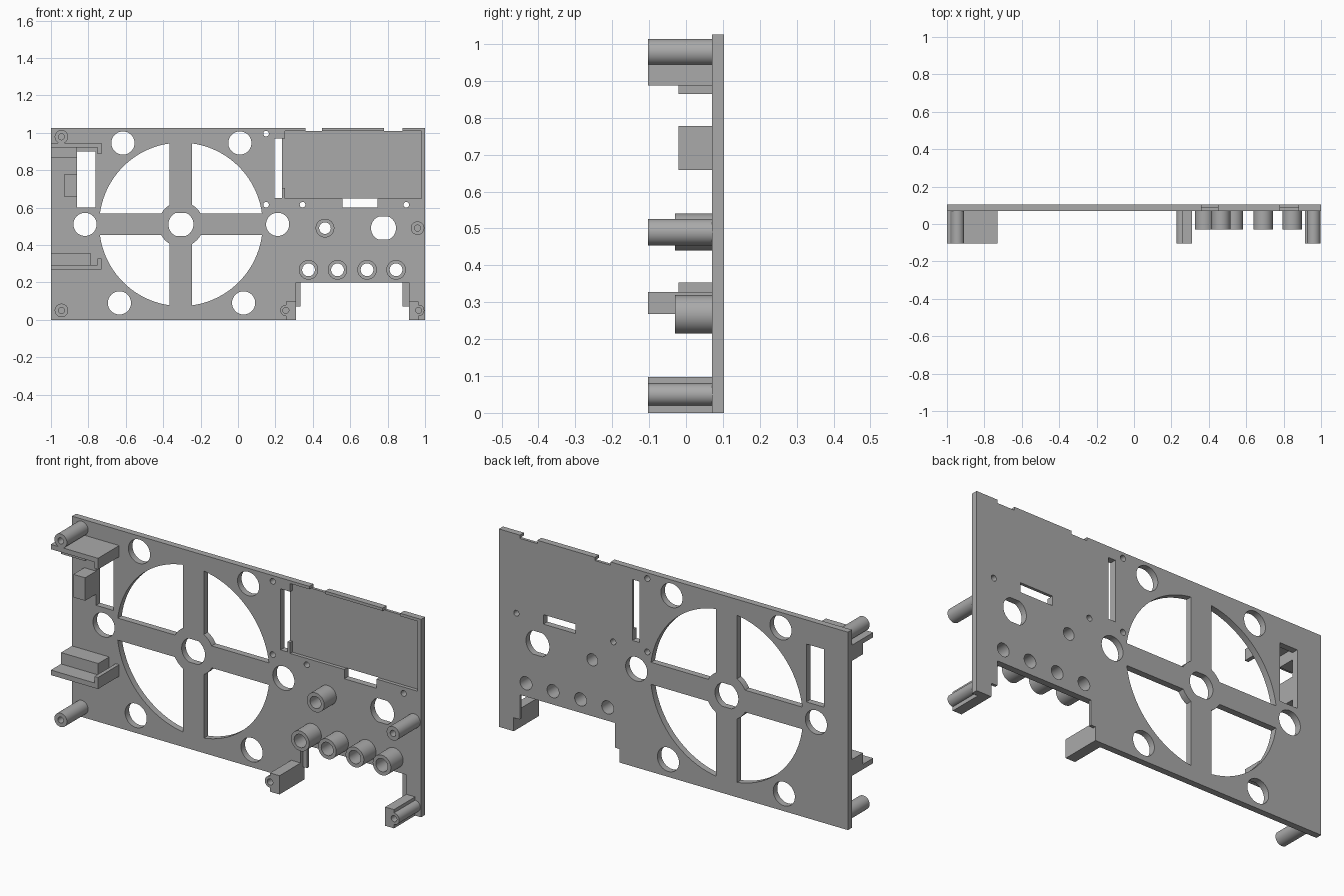
import bpy, math

if "Cube" in bpy.data.objects:
    bpy.data.objects.remove(bpy.data.objects["Cube"], do_unlink=True)

grey = bpy.data.materials.new("plain grey")
grey.use_nodes = True
COLOUR = (0.4, 0.4, 0.4, 1)
grey.diffuse_color = COLOUR
grey.node_tree.nodes["Principled BSDF"].inputs["Base Color"].default_value = COLOUR

FRONT, BACK = 0.07, 0.103      # panel faces
FLOOR = 0.088                  # floor of the shallow recesses
TIP = -0.103                   # front end of the long posts
MID = -0.03                    # front end of the short sleeves
BLOCK = -0.02                  # front end of the guide blocks


def box(name, x0, x1, z0, z1, y0=0.0, y1=0.2):
    bpy.ops.mesh.primitive_cube_add(
        size=1, location=((x0 + x1) / 2, (y0 + y1) / 2, (z0 + z1) / 2))
    ob = bpy.context.object
    ob.name = name
    ob.scale = (x1 - x0, y1 - y0, z1 - z0)
    bpy.ops.object.transform_apply(location=True, rotation=True, scale=True)
    ob.data.materials.append(grey)
    return ob


def rod(name, x, z, r, y0=0.0, y1=0.2, sides=48):
    bpy.ops.mesh.primitive_cylinder_add(
        vertices=sides, radius=r, depth=y1 - y0,
        location=(x, (y0 + y1) / 2, z), rotation=(math.pi / 2, 0, 0))
    ob = bpy.context.object
    ob.name = name
    bpy.ops.object.transform_apply(location=True, rotation=True, scale=True)
    ob.data.materials.append(grey)
    return ob


def combine(target, tool, mode="DIFFERENCE"):
    bpy.context.view_layer.objects.active = target
    mod = target.modifiers.new("cut", "BOOLEAN")
    mod.operation, mod.solver, mod.object = mode, "EXACT", tool
    bpy.ops.object.modifier_apply(modifier=mod.name)
    bpy.data.objects.remove(tool, do_unlink=True)
    return target


def smooth(ob):
    bpy.ops.object.select_all(action="DESELECT")
    ob.select_set(True)
    bpy.context.view_layer.objects.active = ob
    bpy.ops.object.shade_smooth_by_angle(angle=math.radians(30))


def flat_hole(x, z):
    return combine(rod("cutter", x, z, 0.067),
                   box("cutter", x - 0.1, x + 0.1, z - 0.061, z + 0.061, -0.1, 0.3),
                   "INTERSECT")


panel = box("panel", -1, 1, 0, 1.025, FRONT, BACK)

# Fan opening with cross bars and hub left standing
FX, FZ = -0.305, 0.51
fan = rod("fan_cutter", FX, FZ, 0.437, sides=96)
combine(fan, box("bar", FX - 0.06, FX + 0.06, 0, 1, -0.1, 0.3))
combine(fan, box("bar", FX - 0.6, FX + 0.6, FZ - 0.057, FZ + 0.057, -0.1, 0.3))
combine(fan, rod("hub", FX, FZ, 0.12, -0.1, 0.3))
combine(panel, fan)

# Round holes
for x, z in [(-0.615, 0.945), (0.01, 0.945), (-0.818, FZ), (0.212, FZ),
             (-0.634, 0.09), (0.03, 0.09)]:
    combine(panel, rod("cutter", x, z, 0.062))
for x, z in [(0.15, 0.995), (0.15, 0.615), (0.345, 0.615), (0.9, 0.615)]:
    combine(panel, rod("cutter", x, z, 0.015, sides=24))
for x, z in [(FX, FZ), (0.778, 0.49)]:
    combine(panel, flat_hole(x, z))

# Screen recess, slots, top notches and bottom cutout
for x0, x1, z0, z1, depth in [
        (0.25, 0.98, 0.648, 1.01, FLOOR), (0.22, 0.26, 0.705, 0.968, FLOOR),
        (0.31, 0.915, 0.07, 0.198, FLOOR),
        (0.195, 0.235, 0.652, 0.968, 0.2), (0.56, 0.745, 0.6, 0.649, 0.2),
        (-0.862, -0.762, 0.6, 0.9, 0.2),
        (0.36, 0.45, 1.008, 1.1, 0.2), (0.78, 0.88, 1.008, 1.1, 0.2),
        (0.335, 0.88, -0.1, 0.198, 0.2), (0.31, 0.915, -0.1, 0.07, 0.2)]:
    combine(panel, box("cutter", x0, x1, z0, z1, 0, depth))

# Short sleeves with through holes
sleeves = [(x, 0.267, 0.052, 0.034) for x in (0.377, 0.532, 0.69, 0.845)]
sleeves.append((0.465, 0.49, 0.05, 0.031))
for i, (x, z, r, bore) in enumerate(sleeves):
    sleeve = rod(f"sleeve_{i + 1}", x, z, r, MID, FRONT)
    combine(sleeve, rod("cutter", x, z, bore, -0.2, 0.3))
    combine(panel, rod("cutter", x, z, bore))
    smooth(sleeve)
smooth(panel)

# Long screw posts with blind holes
for name, x, z, r in [("upper_right_post", -0.944, 0.978, 0.036),
                      ("lower_right_post", -0.944, 0.05, 0.036),
                      ("side_left_post", 0.96, 0.49, 0.036),
                      ("lower_middle_post", 0.256, 0.05, 0.03),
                      ("lower_left_post", 0.966, 0.05, 0.03)]:
    post = rod(name, x, z, r, TIP, FRONT)
    combine(post, rod("cutter", x, z, 0.016, -0.2, 0.05, 24))
    smooth(post)

# Blocks beside the bottom posts
for name, x0, x1, hole in [("middle_post_block", 0.256, 0.31, 0.256),
                           ("left_post_block", 0.915, 0.966, 0.966)]:
    block = box(name, x0, x1, 0, 0.097, TIP, FRONT)
    combine(block, rod("cutter", hole, 0.05, 0.016, -0.2, 0.05, 24))
    smooth(block)

# Guide rails with lips and support blocks
box("upper_rail", -1, -0.73, 0.92, 0.945, TIP, FRONT)
box("upper_rail_lip", -0.75, -0.73, 0.887, 0.92, TIP, FRONT)
box("upper_rail_block", -1, -0.862, 0.864, 0.92, BLOCK, FRONT)
box("lower_rail", -1, -0.73, 0.268, 0.294, TIP, FRONT)
box("lower_rail_lip", -0.75, -0.73, 0.294, 0.328, TIP, FRONT)
box("lower_rail_block", -1, -0.787, 0.294, 0.353, BLOCK, FRONT)
box("slot_stop", -0.93, -0.862, 0.658, 0.777, BLOCK, FRONT)
